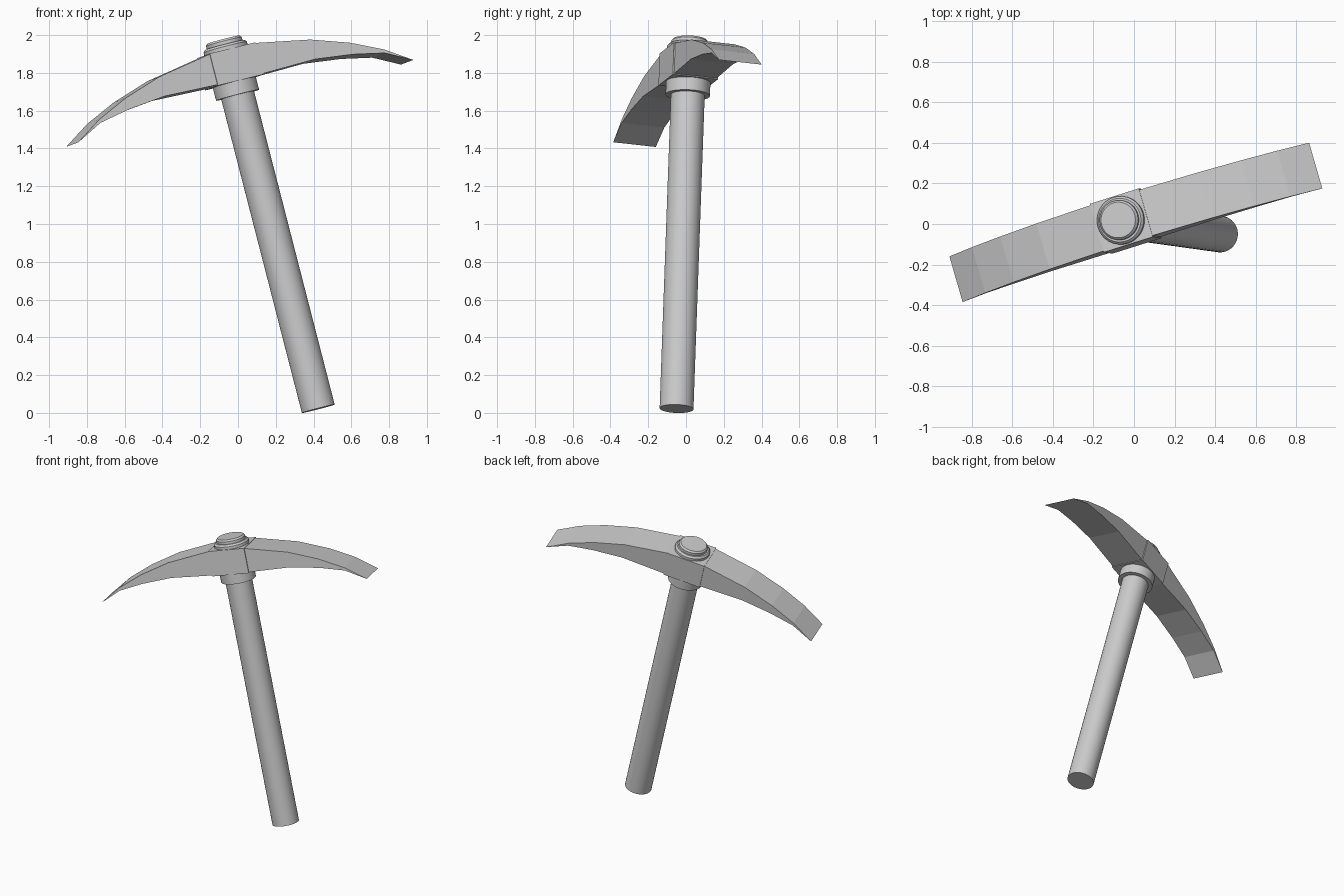
import bpy, bmesh, math
from mathutils import Matrix, Vector

if "Cube" in bpy.data.objects:
    bpy.data.objects.remove(bpy.data.objects["Cube"])

# Tool frame: u along the blade, v across it, d up the handle
d = Vector((-0.249, 0.0346, 0.968)).normalized()
v = Vector((-0.276, 0.955, -0.105))
v = (v - d * v.dot(d)).normalized()
u = v.cross(d)
FRAME = Matrix.Translation((0.425, -0.05, 0.022)) @ Matrix((u, v, d)).transposed().to_4x4()


def finish(name, bm, smooth):
    bmesh.ops.recalc_face_normals(bm, faces=bm.faces)
    bm.transform(FRAME)
    me = bpy.data.meshes.new(name)
    bm.to_mesh(me)
    bm.free()
    if smooth:
        me.shade_smooth()
        me.set_sharp_from_angle(angle=math.radians(25))
    ob = bpy.data.objects.new(name, me)
    bpy.context.collection.objects.link(ob)
    return ob


def lathe(name, profile, n=32):
    """Closed round part from (radius, height) points along the handle axis."""
    bm = bmesh.new()
    rings = [[bm.verts.new((r * math.cos(math.tau * i / n), r * math.sin(math.tau * i / n), z))
              for i in range(n)] for r, z in profile]
    for a, b in zip(rings, rings[1:]):
        for i in range(n):
            j = (i + 1) % n
            bm.faces.new((a[i], a[j], b[j], b[i]))
    bm.faces.new(rings[0])
    bm.faces.new(rings[-1])
    return finish(name, bm, True)


def slab(name, stations, tips=()):
    """Bar of rectangular sections (u, bottom, top, half width), closed by sharp tip edges."""
    bm = bmesh.new()
    secs = [[bm.verts.new(p) for p in ((x, -w, lo), (x, w, lo), (x, w, hi), (x, -w, hi))]
            for x, lo, hi, w in stations]
    for a, b in zip(secs, secs[1:]):
        for i in range(4):
            j = (i + 1) % 4
            bm.faces.new((a[i], a[j], b[j], b[i]))
    if tips:
        for s, (x, z, w) in zip((secs[0], secs[-1]), tips):
            p, q = bm.verts.new((x, -w, z)), bm.verts.new((x, w, z))
            bm.faces.new((s[0], s[1], q, p))
            bm.faces.new((s[3], s[2], q, p))
            bm.faces.new((s[0], s[3], p))
            bm.faces.new((s[1], s[2], q))
    else:
        bm.faces.new(secs[0])
        bm.faces.new(secs[-1])
    return finish(name, bm, False)


# Handle running through the head, with a slightly bevelled top end
lathe("handle", [(0.09, 0), (0.09, 1.96), (0.098, 1.97), (0.098, 2.008), (0.088, 2.019)])
# Collar under the head and ring above it
lathe("lower_collar", [(0.118, 1.715), (0.118, 1.84)])
lathe("upper_ring", [(0.119, 1.92), (0.119, 1.978), (0.108, 1.99)])

# Curved double-ended blade, mirrored about the handle
half = [(0.13, 1.79, 1.957, 0.118), (0.43, 1.798, 1.905, 0.118),
        (0.64, 1.775, 1.838, 0.118), (0.81, 1.742, 1.762, 0.118)]
mirrored = [(-x, lo, hi, w) for x, lo, hi, w in reversed(half)]
slab("blade", mirrored + half, [(-0.955, 1.67, 0.118), (0.955, 1.67, 0.118)])

# Socket block around the handle
slab("socket", [(-0.13, 1.785, 1.96, 0.125), (0.13, 1.785, 1.96, 0.125)])
